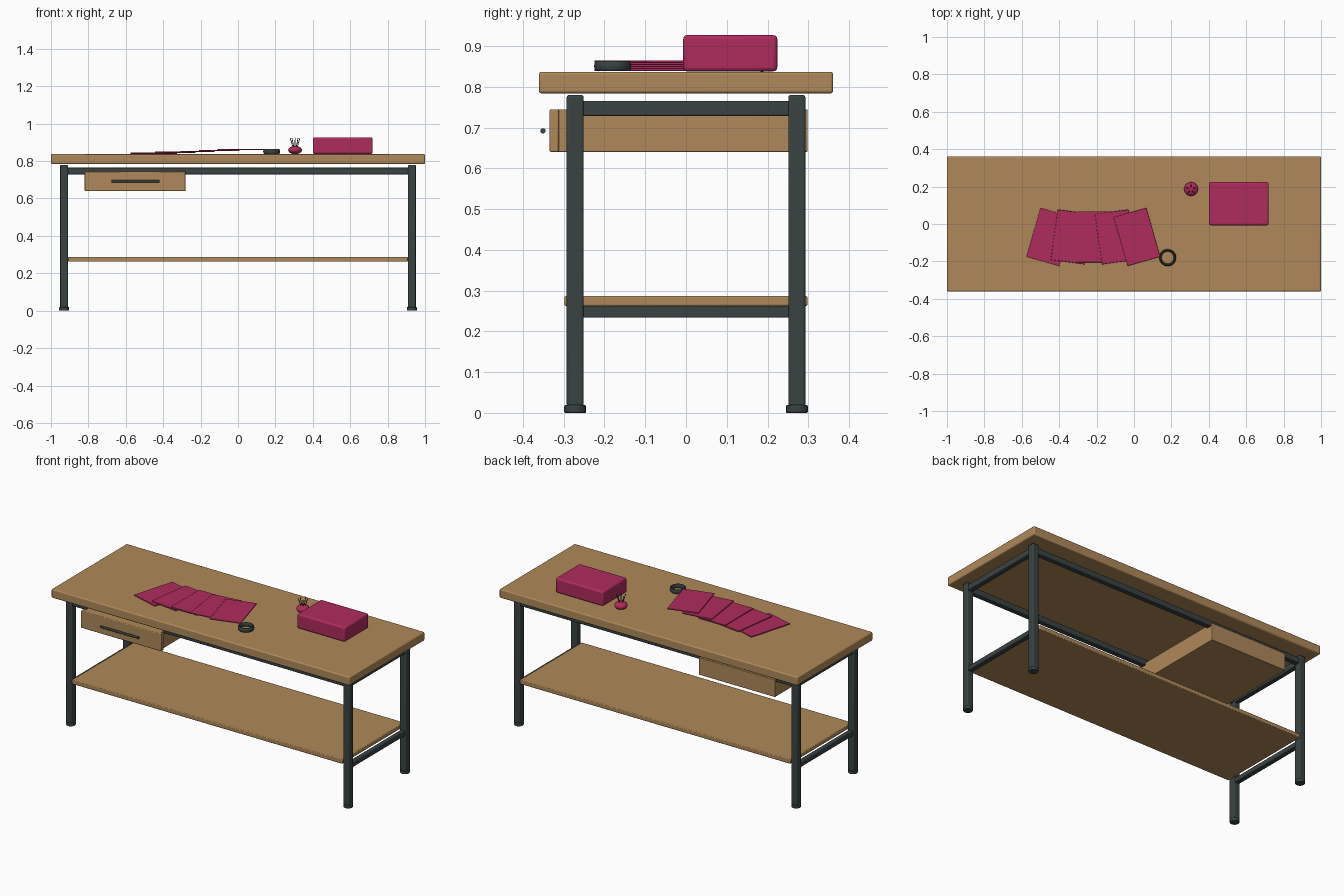
import bpy, math
from math import radians, sin, cos
from mathutils import Vector

cube = bpy.data.objects.get("Cube")
if cube:
    bpy.data.objects.remove(cube)


def material(name, rgb):
    m = bpy.data.materials.new(name)
    m.use_nodes = True
    m.diffuse_color = (*rgb, 1)
    m.node_tree.nodes["Principled BSDF"].inputs["Base Color"].default_value = (*rgb, 1)
    return m


wood = material("warm wood", (0.43, 0.25, 0.10))
metal = material("dark metal", (0.042, 0.055, 0.055))
pink = material("raspberry", (0.43, 0.024, 0.108))


def finish(name, mat, bevel=0, segments=2):
    ob = bpy.context.object
    ob.name = name
    ob.data.materials.append(mat)
    if bevel:
        mod = ob.modifiers.new("rounded edges", "BEVEL")
        mod.width = bevel
        mod.segments = segments
        mod.limit_method = "ANGLE"
    bpy.ops.object.shade_smooth_by_angle(angle=radians(35))
    return ob


def box(name, mat, x, y, z, bevel=0.003, segments=2):
    """Box from (low, high) ranges on each axis."""
    spans = (x, y, z)
    bpy.ops.mesh.primitive_cube_add(size=1, location=[(a + b) / 2 for a, b in spans])
    bpy.context.object.scale = [b - a for a, b in spans]
    bpy.ops.object.transform_apply(location=False, rotation=False, scale=True)
    return finish(name, mat, bevel, segments)


def rod(name, mat, start, end, radius, sides=12, bevel=0):
    a, b = Vector(start), Vector(end)
    bpy.ops.mesh.primitive_cylinder_add(
        vertices=sides, radius=radius, depth=(b - a).length, location=(a + b) / 2,
        rotation=(b - a).to_track_quat("Z", "Y").to_euler())
    return finish(name, mat, bevel)


# Table top and lower shelf
box("table_top", wood, (-1, 1), (-0.361, 0.361), (0.784, 0.837), 0.007, 3)
box("lower_shelf", wood, (-0.908, 0.908), (-0.298, 0.298), (0.262, 0.287), 0.004)

# Legs, feet and rails
LX, LY, HALF = 0.93, 0.272, 0.021
for sx, side in ((1, "left"), (-1, "right")):
    for sy, end in ((-1, "front"), (1, "back")):
        x, y = sx * LX, sy * LY
        box(f"{end}_{side}_leg", metal, (x - HALF, x + HALF), (y - HALF, y + HALF),
            (0.016, 0.78), 0.006, 3)
        rod(f"{end}_{side}_foot", metal, (x, y, 0), (x, y, 0.019), 0.027, 16, 0.003)
    for label, low, high in (("upper", 0.729, 0.765), ("lower", 0.234, 0.262)):
        box(f"{label}_{side}_rail", metal, (sx * LX - 0.015, sx * LX + 0.015),
            (-LY, LY), (low, high))
for sy, end in ((-1, "front"), (1, "back")):
    box(f"{end}_rail", metal, (-LX, LX), (sy * LY - 0.015, sy * LY + 0.015), (0.729, 0.765))

# Drawer with a bar handle
box("drawer_body", wood, (-0.805, -0.295), (-0.32, 0.298), (0.64, 0.745), 0.002)
box("drawer_front", wood, (-0.82, -0.28), (-0.335, -0.312), (0.64, 0.745), 0.004)
rod("drawer_handle", metal, (-0.675, -0.351, 0.692), (-0.42, -0.351, 0.692), 0.0065)

# Fanned fabric swatches
for i, (x, angle) in enumerate(((-0.45, -16), (-0.336, -8), (-0.217, 0), (-0.1, 8), (0.016, 16))):
    z = 0.839 + 0.005 * i
    swatch = box(f"swatch_{i + 1}", pink, (x - 0.091, x + 0.091), (-0.205, 0.067),
                 (z, z + 0.006), 0.001, 1)
    swatch.rotation_euler.z = radians(angle)

# Storage box
box("storage_box", pink, (0.4, 0.72), (-0.007, 0.224), (0.838, 0.927), 0.01, 3)

# Tape ring
bpy.ops.mesh.primitive_torus_add(location=(0.18, -0.18, 0.851), major_radius=0.039,
                                 minor_radius=0.0065, major_segments=32, minor_segments=10)
bpy.context.object.scale.z = 2
finish("tape_ring", metal)

# Pincushion and pins
CX, CY = 0.305, 0.187
bpy.ops.mesh.primitive_uv_sphere_add(segments=24, ring_count=12, radius=0.037,
                                     location=(CX, CY, 0.859))
bpy.context.object.scale.z = 0.6
finish("pincushion", pink)
for i in range(5):
    a = math.tau * i / 5 + 0.3
    rod(f"pin_{i + 1}", metal, (CX + 0.01 * cos(a), CY + 0.01 * sin(a), 0.87),
        (CX + 0.027 * cos(a), CY + 0.027 * sin(a), 0.922), 0.0022, 6)
